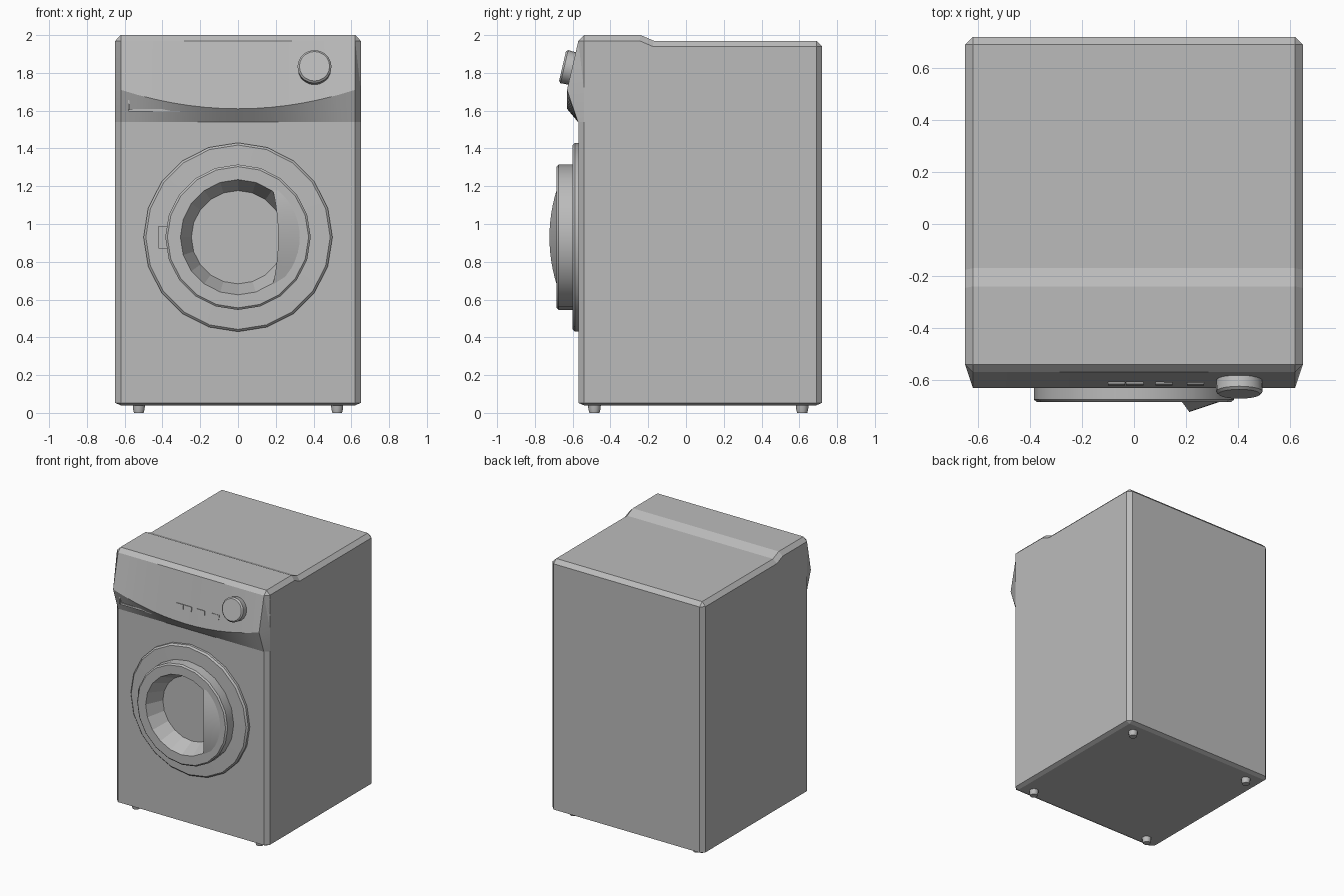
import bpy, bmesh, math
from mathutils import Matrix, Vector

if "Cube" in bpy.data.objects:
    bpy.data.objects.remove(bpy.data.objects["Cube"])

grey = bpy.data.materials.new("appliance grey")
grey.use_nodes = True
GREY = (0.5, 0.5, 0.5, 1)
grey.diffuse_color = GREY
grey.node_tree.nodes["Principled BSDF"].inputs["Base Color"].default_value = GREY


def finish(name, bm, smooth=None):
    """Turn a bmesh into a named object with the shared material."""
    bmesh.ops.recalc_face_normals(bm, faces=bm.faces)
    mesh = bpy.data.meshes.new(name)
    bm.to_mesh(mesh)
    bm.free()
    mesh.materials.append(grey)
    ob = bpy.data.objects.new(name, mesh)
    bpy.context.collection.objects.link(ob)
    if smooth:
        bpy.ops.object.select_all(action='DESELECT')
        ob.select_set(True)
        bpy.context.view_layer.objects.active = ob
        bpy.ops.object.shade_smooth_by_angle(angle=math.radians(smooth))
    return ob


def bridge(bm, rows):
    """Skin consecutive rows of vertices."""
    for a, b in zip(rows, rows[1:]):
        for i in range(len(a) - 1):
            quad = list(dict.fromkeys((a[i], a[i + 1], b[i + 1], b[i])))
            if len(quad) > 2:
                bm.faces.new(quad)


def lathe(name, profile, sides, matrix, smooth=None):
    """Spin (radius, height) points round local z, then place them."""
    bm = bmesh.new()
    rows = []
    for r, h in profile:
        ring = [bm.verts.new((r * math.sin(math.tau * i / sides),
                              r * math.cos(math.tau * i / sides), h)) for i in range(sides)]
        rows.append(ring + ring[:1])
    bridge(bm, rows)
    for ring in (rows[0], rows[-1]):
        bm.faces.new(ring[:-1])
    bm.transform(matrix)
    return finish(name, bm, smooth)


def box(name, size, matrix):
    bm = bmesh.new()
    bmesh.ops.create_cube(bm, size=1)
    bm.transform(matrix @ Matrix.Diagonal((*size, 1)))
    return finish(name, bm)


def facing_front(x, y, z, tilt=0):
    """Local z points out of the front, leaning up by tilt degrees."""
    return Matrix.Translation((x, y, z)) @ Matrix.Rotation(math.radians(90 - tilt), 4, 'X')


# Cabinet: stepped side profile, chamfered all round
bm = bmesh.new()
side = [(-.57, .04), (.72, .04), (.72, 1.97), (-.17, 1.97), (-.24, 2), (-.57, 2)]
face = bm.faces.new([bm.verts.new((-.65, y, z)) for y, z in side])
new = bmesh.ops.extrude_face_region(bm, geom=[face])["geom"]
bmesh.ops.translate(bm, verts=[v for v in new if isinstance(v, bmesh.types.BMVert)], vec=(1.3, 0, 0))
bmesh.ops.recalc_face_normals(bm, faces=bm.faces)
sharp = [e for e in bm.edges if e.calc_face_angle() > math.radians(30)]
bmesh.ops.bevel(bm, geom=sharp, offset=.03, segments=1, affect='EDGES')
for v in bm.verts:
    if .05 < v.co.z < .1:
        v.co.z = .053
cabinet = finish("cabinet", bm)

# Round opening behind the door
DOOR_Z = .93
cutter = lathe("opening_cutter", [(.35, 0), (.35, .4)], 20, facing_front(0, -.35, DOOR_Z))
cutter.hide_render = True
cut = cabinet.modifiers.new("opening", 'BOOLEAN')
cut.object, cut.operation, cut.solver = cutter, 'DIFFERENCE', 'EXACT'
bpy.context.view_layer.objects.active = cabinet
bpy.ops.object.modifier_apply(modifier=cut.name)
bpy.data.objects.remove(cutter)

# Control panel: sloping fascia over a lip that sags in the middle
def lip(x):
    return 1.61 + .1 * (x / .62) ** 2

bm = bmesh.new()
COLS = 14
xs = [-.62 + 1.24 * i / COLS for i in range(COLS + 1)]
rows = []
for x, y_of in [(-.65, None)] + [(x, True) for x in xs] + [(.65, None)]:
    z = lip(max(-.62, min(.62, x)))
    ys = (-.57, -.63, -.572) if y_of else (-.54, -.54, -.54)
    rows.append([bm.verts.new((x, y, h)) for y, h in zip(ys, (1.97, z, 1.54))])
bridge(bm, rows)
bm.normal_update()
bmesh.ops.contextual_create(bm, geom=[e for e in bm.edges if e.is_boundary])
finish("control_panel", bm, 20)

# Buttons and knob, leaning with the fascia
for i, x in enumerate((-.067, .003, .115, .237)):
    box(f"button_{i + 1}", (.066, .035, .012), facing_front(x, -.612, 1.724, 9.5))
lathe("program_knob", [(.088, -.01), (.09, .035), (.08, .045)], 20,
      facing_front(.405, -.61, 1.825, 13), 40)

# Detergent drawer pull below the lip
box("drawer_ledge", (.41, .03, .014), Matrix.Translation((-.375, -.59, 1.602)))
box("drawer_side", (.008, .03, .09), Matrix.Translation((-.578, -.598, 1.648)))

# Door: frame, raised rim, and a dished bowl with a raised centre
door = lathe("door", [(.5, 0), (.5, .028), (.488, .04), (.385, .042), (.385, .115), (.374, .125),
                      (.305, .125), (.205, -.09), (.13, -.01), (.112, -.02)],
             20, facing_front(0, -.56, DOOR_Z), 25)
for p in door.data.polygons:
    c = p.center
    if math.hypot(c.x, c.z - DOOR_Z) < .3:
        p.use_smooth = False

# Door handle: bulging scoop over the left edge of the bowl
bm = bmesh.new()
rows = []
STEPS = 12
for i in range(STEPS + 1):
    t = 2 * i / STEPS - 1
    bulge = 1 - t * t
    z = .25 * t
    x = .185 + .028 * bulge
    r = math.hypot(x, z)
    depth = -.685 + max(0, .305 - r) * 2.15
    outer = math.sqrt(.33 ** 2 - z * z)
    rows.append([bm.verts.new((px, py, DOOR_Z + z)) for px, py in
                 ((x, max(depth, -.684)), (x, -.685 - .038 * bulge), (outer, -.684))])
bridge(bm, rows)
finish("door_handle", bm, 25)

# Hinge plate beside the door rim
box("door_hinge", (.05, .12, .012), facing_front(-.397, -.604, DOOR_Z))

# Feet
for x, sx in ((-.525, "right"), (.525, "left")):
    for y, sy in ((-.485, "front"), (.615, "back")):
        lathe(f"{sy}_{sx}_foot", [(.027, 0), (.032, .02), (.035, .05)], 10,
              Matrix.Translation((x, y, 0)), 40)
